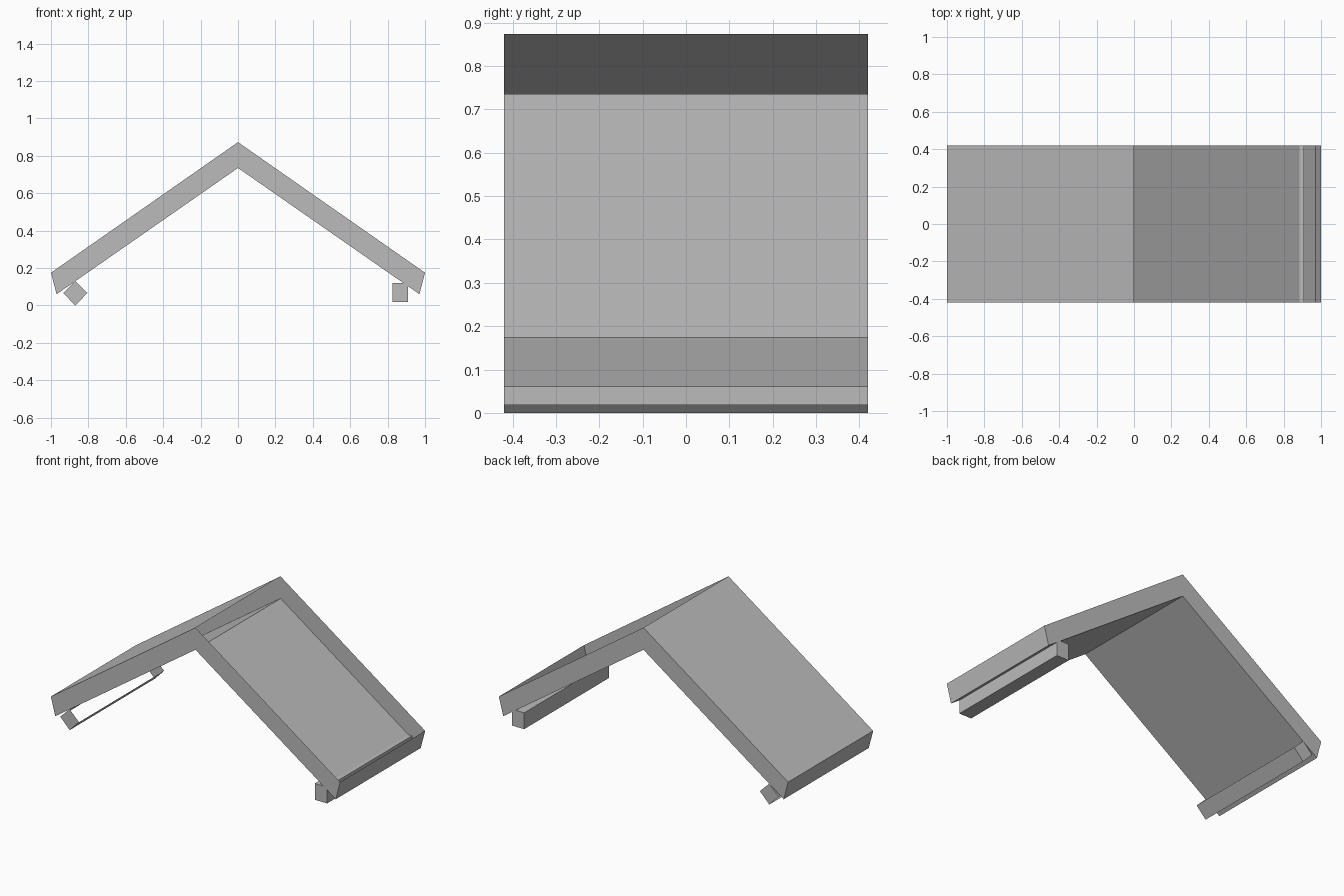
import bpy
import bmesh

cube = bpy.data.objects.get("Cube")
if cube:
    bpy.data.objects.remove(cube, do_unlink=True)

HALF_DEPTH = 0.42

grey = bpy.data.materials.new("plain_grey")
grey.use_nodes = True
colour = (0.5, 0.5, 0.5, 1)
grey.diffuse_color = colour
grey.node_tree.nodes["Principled BSDF"].inputs["Base Color"].default_value = colour


def extrude_profile(name, profile, open_sides=()):
    """Extrude a clockwise x-z profile along y, leaving the listed sides open."""
    bm = bmesh.new()
    front = [bm.verts.new((x, -HALF_DEPTH, z)) for x, z in profile]
    back = [bm.verts.new((x, HALF_DEPTH, z)) for x, z in profile]
    count = len(profile)
    bm.faces.new(front[::-1])
    bm.faces.new(back)
    for i in range(count):
        if i not in open_sides:
            j = (i + 1) % count
            bm.faces.new((front[i], front[j], back[j], back[i]))
    mesh = bpy.data.meshes.new(name)
    bm.to_mesh(mesh)
    bm.free()
    mesh.materials.append(grey)
    obj = bpy.data.objects.new(name, mesh)
    bpy.context.collection.objects.link(obj)
    return obj


# Gabled roof shell, open on top of the +x slope
extrude_profile("roof_shell", [
    (-1, 0.175), (0, 0.873), (1, 0.175),
    (0.97, 0.06), (0, 0.735), (-0.97, 0.06)], open_sides=(1,))

# Upright eave beam on the +x side
extrude_profile("left_eave_beam", [
    (0.825, 0.018), (0.825, 0.12), (0.91, 0.12), (0.91, 0.018)])

# Tilted eave beam on the -x side, open on two opposite sides
extrude_profile("right_eave_beam", [
    (-0.935, 0.067), (-0.87, 0.13), (-0.805, 0.067), (-0.87, 0)],
    open_sides=(1, 3))
